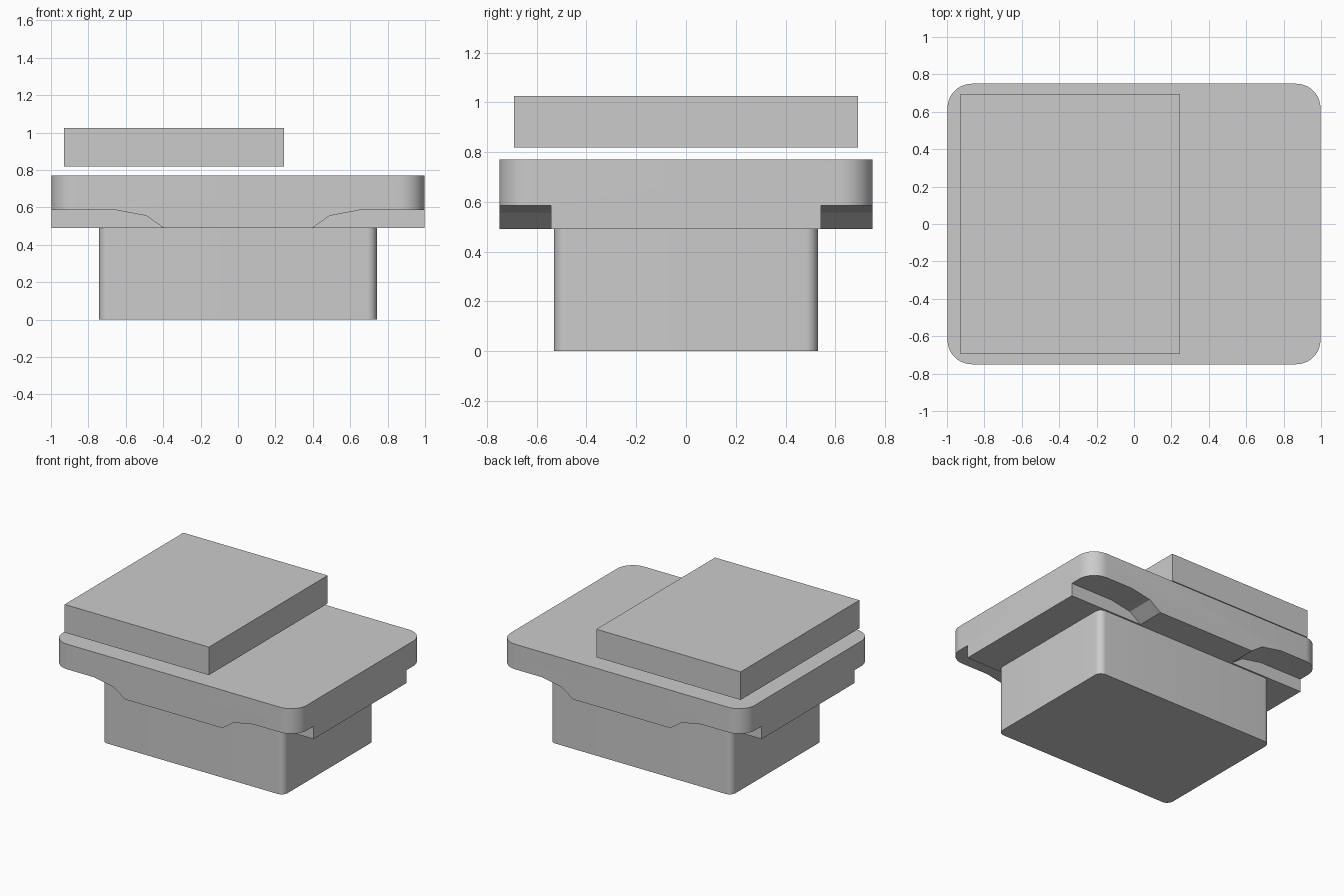
import bpy, bmesh
from math import sin, cos, pi, radians

if "Cube" in bpy.data.objects:
    bpy.data.objects.remove(bpy.data.objects["Cube"])


def make_object(name, bm):
    bmesh.ops.recalc_face_normals(bm, faces=bm.faces)
    mesh = bpy.data.meshes.new(name)
    bm.to_mesh(mesh)
    bm.free()
    ob = bpy.data.objects.new(name, mesh)
    bpy.context.collection.objects.link(ob)
    return ob


def prism(bm, points, offset):
    """Extrude a closed outline along an offset vector."""
    face = bm.faces.new([bm.verts.new(p) for p in points])
    ext = bmesh.ops.extrude_face_region(bm, geom=[face], use_keep_orig=True)
    verts = [g for g in ext["geom"] if isinstance(g, bmesh.types.BMVert)]
    bmesh.ops.translate(bm, verts=verts, vec=offset)


def rounded_slab(name, hx, hy, r, z0, z1, steps=10):
    pts = []
    for k, (sx, sy) in enumerate([(1, 1), (-1, 1), (-1, -1), (1, -1)]):
        for i in range(steps + 1):
            a = (k + i / steps) * pi / 2
            pts.append((sx * (hx - r) + r * cos(a), sy * (hy - r) + r * sin(a), z0))
    bm = bmesh.new()
    prism(bm, pts, (0, 0, z1 - z0))
    return make_object(name, bm)


def smooth(ob):
    bpy.ops.object.select_all(action='DESELECT')
    ob.select_set(True)
    bpy.context.view_layer.objects.active = ob
    bpy.ops.object.shade_smooth_by_angle(angle=radians(20))


# Lower block with softly rounded vertical corners
base = rounded_slab("base_block", 0.742, 0.53, 0.05, 0.0, 0.49)
smooth(base)

# Wide plate, relieved underneath at all four corners
plate = rounded_slab("wide_plate", 0.997, 0.75, 0.13, 0.49, 0.77)
profile = [(0.395, 0.45), (0.395, 0.488), (0.49, 0.555), (0.65, 0.585),
           (1.1, 0.585), (1.1, 0.45)]
bm = bmesh.new()
for sx in (-1, 1):
    for sy in (-1, 1):
        prism(bm, [(sx * x, sy * 0.542, z) for x, z in profile], (0, sy * 0.3, 0))
cutter = make_object("corner_cutter", bm)
cutter.hide_render = True
bpy.context.view_layer.objects.active = plate
mod = plate.modifiers.new("corner_relief", 'BOOLEAN')
mod.operation = 'DIFFERENCE'
mod.solver = 'EXACT'
mod.object = cutter
bpy.ops.object.modifier_apply(modifier=mod.name)
bpy.data.objects.remove(cutter)
smooth(plate)

# Plain slab floating above one side of the plate
x0, x1, y, z0, z1 = -0.93, 0.247, 0.692, 0.818, 1.025
bm = bmesh.new()
prism(bm, [(x0, -y, z0), (x1, -y, z0), (x1, y, z0), (x0, y, z0)], (0, 0, z1 - z0))
make_object("top_slab", bm)
